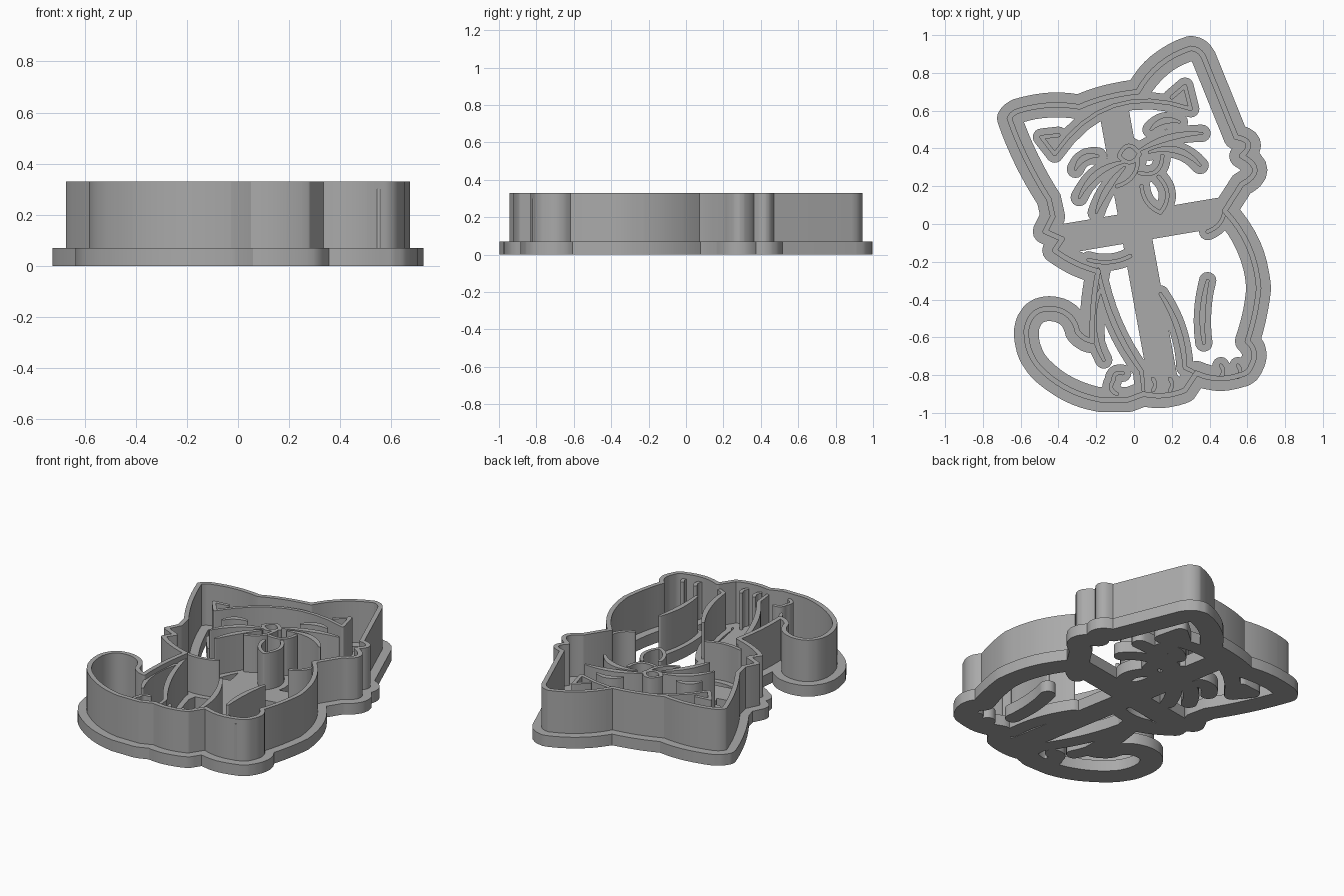
import bpy
import bmesh
import math
from mathutils import Vector
from mathutils.geometry import convex_hull_2d, delaunay_2d_cdt

cube = bpy.data.objects.get("Cube")
if cube:
    bpy.data.objects.remove(cube, do_unlink=True)

BASE_TOP = 0.07
RIM_TOP = 0.33
DETAIL_TOP = 0.30
ARC_STEPS = 8
BRUSH_SIDES = 16

grey = bpy.data.materials.new("plain grey")
grey.use_nodes = True
grey.diffuse_color = (0.4, 0.4, 0.4, 1)
grey.node_tree.nodes["Principled BSDF"].inputs["Base Color"].default_value = grey.diffuse_color


def bowed_path(corners):
    """Join corners (x, y, bow) by arcs; bow is the bulge to the left, as a share of the chord."""
    path = []
    for start, end in zip(corners, corners[1:]):
        a, b = Vector(start[:2]), Vector(end[:2])
        chord = b - a
        left = Vector((-chord.y, chord.x))
        steps = ARC_STEPS if start[2] else 1
        for i in range(steps):
            t = i / steps
            path.append(a + chord * t + left * start[2] * 4 * t * (1 - t))
    path.append(Vector(corners[-1][:2]))
    return path


def brush_stroke(corners, radius, taper=0.0):
    """Convex pieces of a round brush drawn along a path, optionally thinner at its ends."""
    path = bowed_path(corners)
    discs = []
    for i, centre in enumerate(path):
        swell = math.sin(math.pi * i / (len(path) - 1))
        r = radius * (1 - taper * (1 - swell))
        angles = [math.tau * k / BRUSH_SIDES for k in range(BRUSH_SIDES)]
        discs.append([centre + Vector((math.cos(a), math.sin(a))) * r for a in angles])
    pieces = []
    for one, two in zip(discs, discs[1:]):
        both = one + two
        pieces.append([both[i] for i in convex_hull_2d(both)])
    return pieces


def signed_area(polygon):
    return sum(a.x * b.y - a.y * b.x for a, b in zip(polygon, polygon[1:] + polygon[:1]))


def plate(name, polygons, bottom, top):
    """Merge flat polygons into one outline and raise it into a solid."""
    points, faces = [], []
    for polygon in polygons:
        if signed_area(polygon) < 0:
            polygon = polygon[::-1]
        faces.append(list(range(len(points), len(points) + len(polygon))))
        points.extend(polygon)
    verts, _, tris, _, _, sources = delaunay_2d_cdt(points, [], faces, 0, 1e-5)
    bm = bmesh.new()
    made = [bm.verts.new((v.x, v.y, bottom)) for v in verts]
    for tri, source in zip(tris, sources):
        if source:
            bm.faces.new([made[i] for i in tri])
    loose = [v for v in bm.verts if not v.link_faces]
    bmesh.ops.delete(bm, geom=loose, context="VERTS")
    bmesh.ops.remove_doubles(bm, verts=bm.verts, dist=0.0005)
    raised = bmesh.ops.extrude_face_region(bm, geom=bm.faces[:], use_keep_orig=True)
    lifted = [g for g in raised["geom"] if isinstance(g, bmesh.types.BMVert)]
    bmesh.ops.translate(bm, verts=lifted, vec=(0, 0, top - bottom))
    bmesh.ops.recalc_face_normals(bm, faces=bm.faces)
    mesh = bpy.data.meshes.new(name)
    bm.to_mesh(mesh)
    bm.free()
    mesh.materials.append(grey)
    obj = bpy.data.objects.new(name, mesh)
    bpy.context.collection.objects.link(obj)
    bpy.ops.object.select_all(action="DESELECT")
    obj.select_set(True)
    bpy.context.view_layer.objects.active = obj
    bpy.ops.object.shade_smooth_by_angle(angle=math.radians(30))


base = []


def detail(name, strokes, radius=0.011, taper=0.0):
    """Stamp walls along the strokes, with wide footings added to the base."""
    walls = []
    for stroke in strokes:
        walls += brush_stroke(stroke, radius, taper)
        base.extend(brush_stroke(stroke, 0.046))
    plate(name, walls, BASE_TOP, DETAIL_TOP)


# Outline of the sitting animal, clockwise from the left ear tip
ears_and_head = [(-.66, .56, .1), (-.61, .6, .06), (-.29, .62, .04), (.02, .7, .1),
                 (.3, .93, .15), (.37, .88, 0), (.54, .46, .5)]
right_side = [(.54, .46, .5), (.57, .36, .47), (.57, .21, 0), (.48, .07, .09),
              (.66, -.34, .03), (.6, -.62, .2), (.62, -.75, .15), (.56, -.8, .1),
              (.33, -.79, 0), (.27, -.88, .08), (.05, -.9, 0)]
tail = [(.05, -.9, 0), (-.03, -.93, 0), (-.18, -.93, .07), (-.47, -.79, .12),
        (-.57, -.56, .24), (-.42, -.45, .17), (-.3, -.57, -.1), (-.22, -.62, 0)]
left_side = [(-.22, -.62, .03), (-.19, -.25, .05), (-.42, -.14, 0), (-.38, -.08, 0),
             (-.47, -.04, 0), (-.43, .04, 0), (-.45, .13, .03), (-.66, .56, 0)]

# Tall cutting rim and its footing
rim = []
for run in (ears_and_head, right_side, tail, left_side):
    rim += brush_stroke(run, 0.014)
    base += brush_stroke(run, 0.066)
plate("cutting_rim", rim, BASE_TOP, RIM_TOP)

# Head
detail("brow_and_inner_ears", [[(-.4, .47, 0), (-.49, .46, 0), (-.42, .37, .19),
                                (.3, .61, 0), (.27, .73, 0), (.2, .67, 0)]])
detail("eyes", [[(.09, .5, .17), (.24, .54, 0)],
                [(-.31, .29, .2), (-.19, .36, 0)]], radius=0.018, taper=0.6)
detail("whiskers", [[(.03, .39, .07), (.36, .48, 0)],
                    [(.08, .38, .17), (.35, .31, 0)],
                    [(-.05, .33, -.13), (-.29, .14, 0)],
                    [(-.05, .3, -.06), (-.2, .06, 0)]], radius=0.018, taper=0.6)
detail("nose", [[(-.08, .36, .45), (.03, .37, .35), (-.08, .36, 0)]])
detail("mouth", [[(.02, .36, .2), (-.09, .2, 0)], [(.03, .27, -.3), (.15, .36, 0)]])
detail("tongue", [[(.04, .2, -.15), (.14, .06, -.22), (.13, .25, 0)]])

# Body
detail("neck_lines", [[(-.24, -.19, -.1), (-.02, -.17, 0)], [(.48, .07, .15), (.39, -.04, 0)]])
detail("leg_lines", [[(-.19, -.24, -.06), (.04, -.78, 0), (.05, -.88, 0)],
                     [(-.18, -.35, -.12), (-.16, -.72, 0)],
                     [(.14, -.37, .07), (.27, -.76, 0), (.33, -.79, 0)],
                     [(.39, -.3, -.05), (.37, -.63, 0)]], radius=0.016, taper=0.4)
detail("tail_curl", [[(-.06, -.79, -.3), (-.11, -.83, -.3), (-.09, -.9, 0)]])

# Two toe marks on each paw
toes = []
for x, y in ((.1, -.82), (.19, -.82), (.46, -.75), (.55, -.75)):
    toes.append([(x, y, .2), (x, y - .06, 0)])
detail("toes", toes)

# Cross braces and the merged flat base
for brace in ([(-.11, .62, 0), (.15, -.81, 0)], [(-.38, -.08, 0), (.45, .06, 0)]):
    base += brush_stroke(brace, 0.08)
plate("base", base, 0, BASE_TOP)
